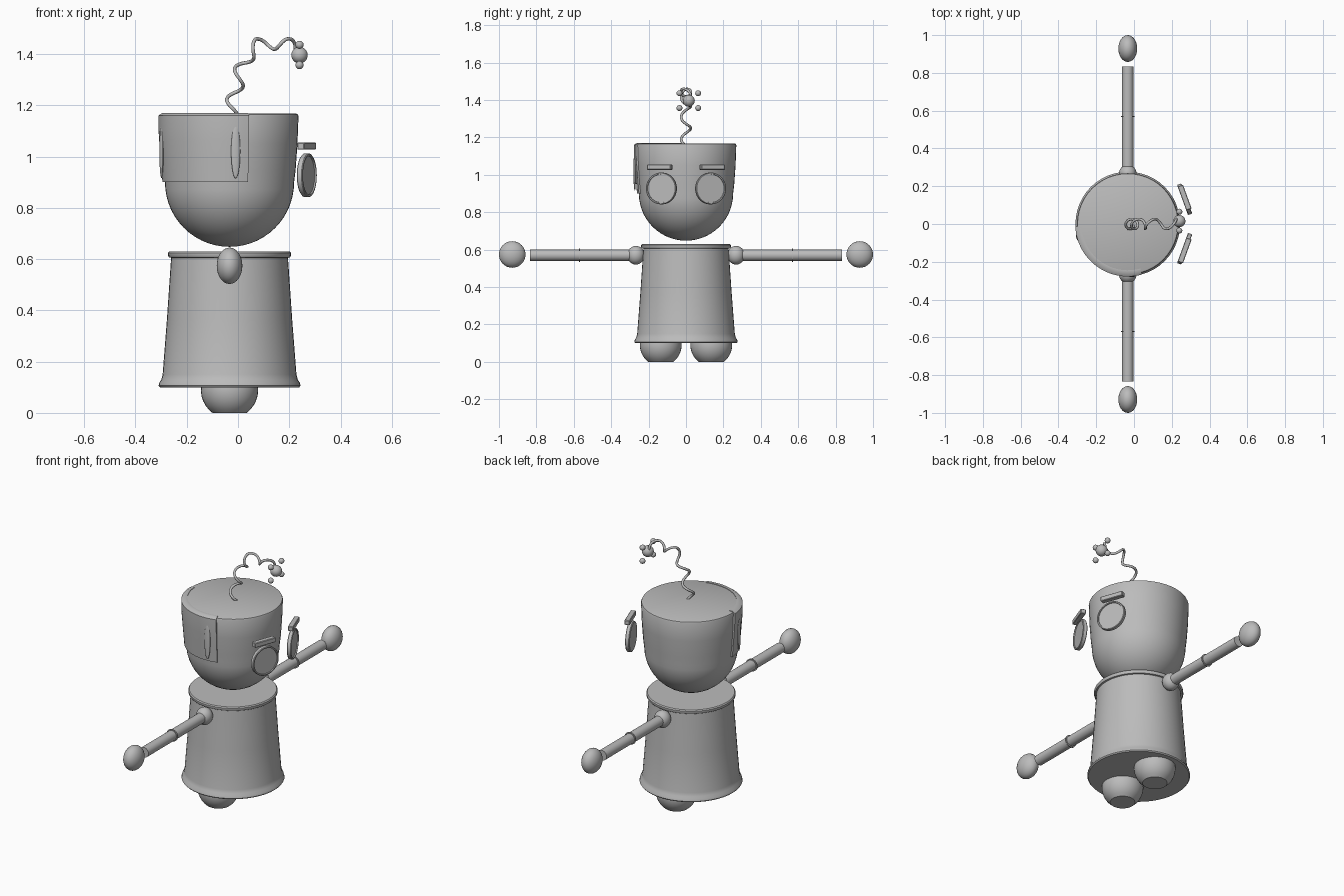
import bpy, bmesh, math
from mathutils import Matrix, Vector

if "Cube" in bpy.data.objects:
    bpy.data.objects.remove(bpy.data.objects["Cube"])

CX = -0.033  # axis of the body
gray = bpy.data.materials.new("metal_gray")
gray.diffuse_color = (0.5, 0.5, 0.5, 1)
gray.use_nodes = True
gray.node_tree.nodes["Principled BSDF"].inputs["Base Color"].default_value = gray.diffuse_color


def finish(name, bm, angle=35):
    bmesh.ops.recalc_face_normals(bm, faces=bm.faces)
    me = bpy.data.meshes.new(name)
    bm.to_mesh(me)
    bm.free()
    me.materials.append(gray)
    ob = bpy.data.objects.new(name, me)
    bpy.context.collection.objects.link(ob)
    bpy.ops.object.select_all(action='DESELECT')
    ob.select_set(True)
    bpy.context.view_layer.objects.active = ob
    bpy.ops.object.shade_smooth_by_angle(angle=math.radians(angle))
    return ob


def lathe(name, profile, matrix, seg=48):
    """Spin an (r, z) profile that starts and ends on the axis."""
    bm = bmesh.new()
    vs = [bm.verts.new((r, 0, z)) for r, z in profile]
    es = [bm.edges.new(p) for p in zip(vs, vs[1:])]
    bmesh.ops.spin(bm, geom=vs + es, cent=(0, 0, 0), axis=(0, 0, 1),
                   angle=math.tau, steps=seg, use_duplicate=False)
    bmesh.ops.remove_doubles(bm, verts=bm.verts, dist=1e-5)
    bm.transform(matrix)
    return finish(name, bm)


def ball(name, loc, radii, rot=Matrix(), seg=32):
    bm = bmesh.new()
    bmesh.ops.create_uvsphere(bm, u_segments=seg, v_segments=seg // 2, radius=1)
    bm.transform(Matrix.Translation(loc) @ rot @ Matrix.Diagonal((*radii, 1)))
    return finish(name, bm, 60)


def at(x, y, z):
    return Matrix.Translation((x, y, z))


# Body: tapered drum with a rim at each end
lathe("body", [(0, .10), (.272, .10), (.277, .106), (.274, .118), (.266, .13), (.261, .15),
               (.244, .37), (.228, .605), (.236, .607), (.240, .613), (.240, .624),
               (.235, .63), (0, .63)], at(CX, 0, 0))

# Head: bowl with a flat lid
bowl = [(.252 * math.sin(a), .90 - .252 * math.cos(a))
        for a in (math.pi / 2 * i / 14 for i in range(15))]
lathe("head", bowl + [(.258, .95), (.265, 1.05), (.269, 1.158), (.266, 1.165), (.259, 1.168), (0, 1.168)],
      at(CX, 0, 0))


# Raised panel wrapping the back quarter of the head
def head_r(z):
    return .254 + .016 * min(1, (z - .90) / .2)


bm = bmesh.new()
zs = [.90, .95, 1.0, 1.06, 1.11, 1.16]
cols = []
A0, A1, N = 183, 286, 24
for i in range(N + 1):
    a = math.radians(A0 + (A1 - A0) * i / N)
    pts = [(head_r(z) + .008, z) for z in zs] + [(.262, 1.171), (.245, 1.171), (.245, .90)]
    cols.append([bm.verts.new((CX + r * math.cos(a), r * math.sin(a), z)) for r, z in pts])
for c, d in zip(cols, cols[1:]):
    for j in range(len(c)):
        k = (j + 1) % len(c)
        bm.faces.new((c[j], c[k], d[k], d[j]))
bm.faces.new(cols[0])
bm.faces.new(cols[-1])
finish("head_panel", bm)

# Narrow lens-shaped slots near both ends of the panel
for n, deg in enumerate((195, 275)):
    a = math.radians(deg)
    r = .275
    ball(f"panel_slot_{n}", (CX + r * math.cos(a), r * math.sin(a), 1.02), (.007, .018, .105),
         Matrix.Rotation(a, 4, 'Z'))

# Paired parts
for side, s in (("right", -1), ("left", 1)):
    along = Matrix.Rotation(-s * math.pi / 2, 4, 'X')  # local z points outwards
    # Foot: ball with a flat sole
    angles = [math.acos(-.09 / .112) * (1 - i / 14) for i in range(15)]
    foot = [(0, 0)] + [(.112 * math.sin(t), .09 + .112 * math.cos(t)) for t in angles]
    lathe(f"{side}_foot", foot, at(CX, s * .135, 0), 32)
    # Arm: shoulder ball, rod, elbow ring, floating hand
    ball(f"{side}_shoulder", (CX, s * .268, .57), (.046, .046, .05))
    lathe(f"{side}_arm", [(0, .25), (.03, .25), (.03, .835), (0, .835)], at(CX, 0, .57) @ along, 24)
    lathe(f"{side}_elbow", [(0, .566), (.036, .566), (.036, .573), (0, .573)],
          at(CX, 0, .57) @ along, 24)
    ball(f"{side}_hand", (CX, s * .929, .574), (.05, .071, .071))
    # Eye: rimmed disc turned outwards, with a brow bar above
    yaw = Matrix.Rotation(math.radians(s * 20), 4, 'Z')
    lathe(f"{side}_eye", [(0, -.012), (.080, -.012), (.085, -.008), (.085, .009), (.082, .012),
                          (.076, .012), (.075, .006), (0, .006)],
          at(.268, s * .131, .927) @ yaw @ Matrix.Rotation(math.pi / 2, 4, 'Y'))
    bm = bmesh.new()
    bmesh.ops.create_cube(bm, size=1)
    bm.transform(at(.268, s * .14, 1.041) @ yaw @ Matrix.Diagonal((.03, .135, .028, 1)))
    bmesh.ops.bevel(bm, geom=bm.edges[:], offset=.003, segments=1, affect='EDGES')
    finish(f"{side}_brow", bm)

# Antenna: a coil wound round a curved path
path = [Vector(p) for p in ((-.028, 1.15), (-.015, 1.24), (.005, 1.32), (.035, 1.39),
                            (.08, 1.435), (.13, 1.445), (.18, 1.445), (.235, 1.41))]
samples = []
for (p, q) in zip(path, path[1:]):
    samples += [(p.lerp(q, i / 16), (q - p).normalized()) for i in range(16)]
samples.append((path[-1], (path[-1] - path[-2]).normalized()))
curve = bpy.data.curves.new("antenna_coil", 'CURVE')
curve.dimensions = '3D'
curve.bevel_depth = .007
curve.bevel_resolution = 2
curve.use_fill_caps = True
spline = curve.splines.new('POLY')
spline.points.add(len(samples) - 1)
dist, prev = 0, samples[0][0]
for i, (p, t) in enumerate(samples):
    dist += (p - prev).length
    prev = p
    # smooth the direction between neighbouring path pieces
    t = sum((samples[j][1] for j in range(max(0, i - 9), min(len(samples), i + 10))), Vector((0, 0)))
    t.normalize()
    phase = math.tau * (dist - .07) / .122
    off = -.026 * math.cos(phase)
    spline.points[i].co = (p.x + off * t.y, .026 * math.sin(phase), p.y - off * t.x, 1)
curve.materials.append(gray)
bpy.context.collection.objects.link(bpy.data.objects.new("antenna_coil", curve))

# Antenna tip: one ball with four satellites
ball("antenna_ball", (.24, .015, 1.396), (.032,) * 3)
for y in (-.035, .065):
    for z in (1.357, 1.436):
        ball(f"tip_bead_{y}_{z}", (.24, y, z), (.016,) * 3, seg=16)
